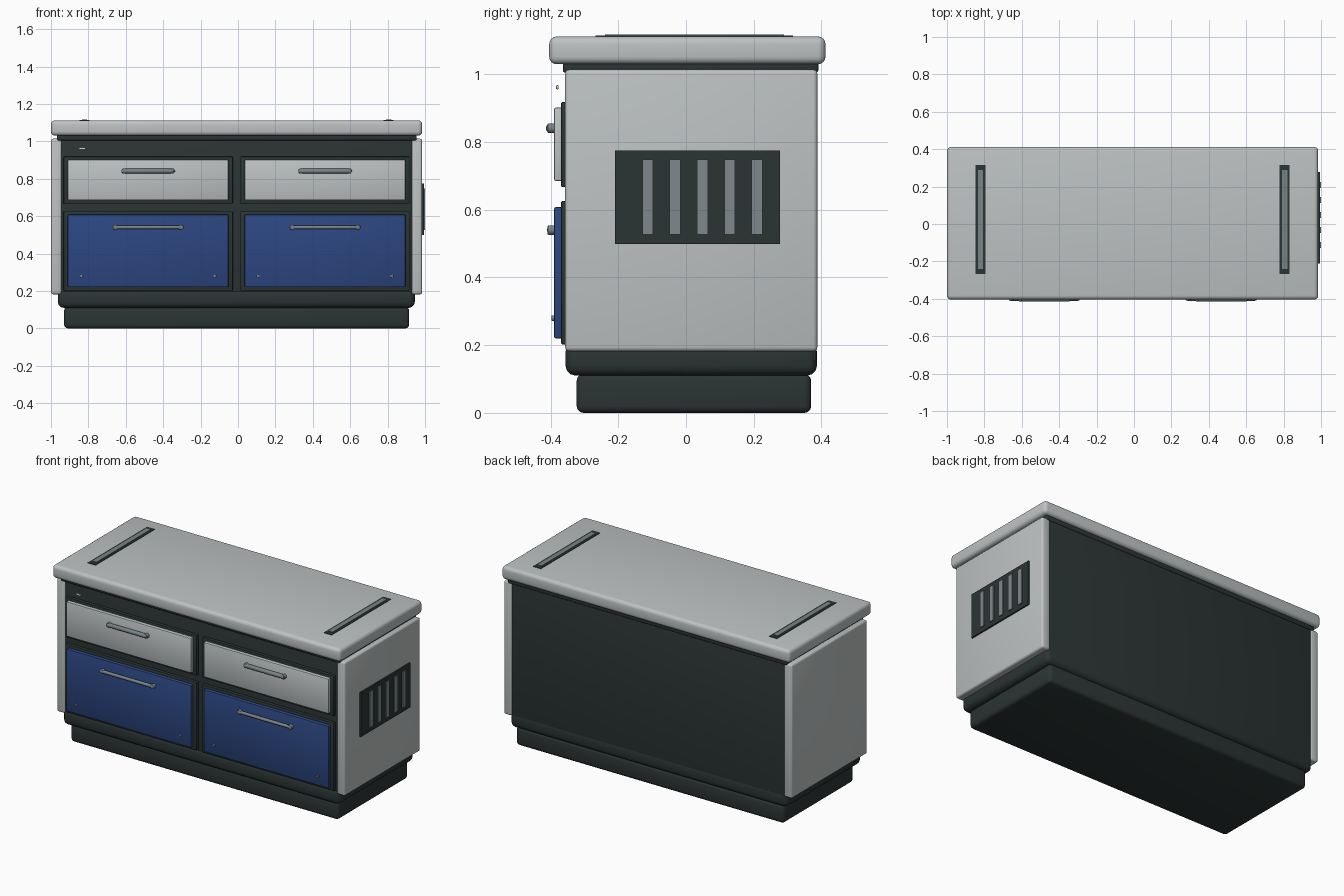
import bpy, math
from mathutils import Vector

if "Cube" in bpy.data.objects:
    bpy.data.objects.remove(bpy.data.objects["Cube"])

CX = -0.0075  # cabinet symmetry plane (side vent offsets it from the origin)

def mat(name, r, g, b):
    m = bpy.data.materials.new(name)
    m.diffuse_color = (r, g, b, 1)
    m.use_nodes = True
    m.node_tree.nodes["Principled BSDF"].inputs["Base Color"].default_value = m.diffuse_color
    return m

LIGHT = mat("light_grey", 0.51, 0.54, 0.54)
DARK = mat("dark_charcoal", 0.024, 0.035, 0.034)
BLUE = mat("blue", 0.025, 0.062, 0.22)
STEEL = mat("steel", 0.19, 0.23, 0.24)
SLAT = mat("slat_grey", 0.21, 0.25, 0.27)
LAMP = mat("lamp_white", 0.65, 0.7, 0.7)

def finish(ob, name, m):
    ob.name = name
    ob.data.materials.append(m)
    bpy.ops.object.shade_smooth_by_angle(angle=math.radians(35))
    return ob

def box(name, x0, x1, y0, y1, z0, z1, m, bevel=0.0, seg=3):
    bpy.ops.mesh.primitive_cube_add(size=1)
    ob = bpy.context.object
    size = Vector((x1 - x0, y1 - y0, z1 - z0))
    mid = Vector((x0 + x1, y0 + y1, z0 + z1)) / 2
    for v in ob.data.vertices:
        v.co = Vector(a * b for a, b in zip(v.co, size)) + mid
    if bevel:
        mod = ob.modifiers.new("bevel", 'BEVEL')
        mod.width = bevel
        mod.segments = seg
        bpy.ops.object.modifier_apply(modifier="bevel")
    return finish(ob, name, m)

def rod(name, p, q, r, m, bevel=0.0):
    p, q = Vector(p), Vector(q)
    bpy.ops.mesh.primitive_cylinder_add(vertices=20, radius=r, depth=(q - p).length, location=(p + q) / 2)
    ob = bpy.context.object
    ob.rotation_euler = (q - p).to_track_quat('Z', 'Y').to_euler()
    if bevel:
        mod = ob.modifiers.new("bevel", 'BEVEL')
        mod.width = bevel
        mod.segments = 2
        bpy.ops.object.modifier_apply(modifier="bevel")
    return finish(ob, name, m)

# Carcass, plinth and worktop
box("plinth", -0.93, 0.915, -0.323, 0.37, 0, 0.115, DARK, 0.02)
box("base_skirt", -0.963, 0.945, -0.356, 0.387, 0.11, 0.21, DARK, 0.03)
box("carcass", -0.95, 0.935, -0.35, 0.385, 0.15, 1.02, DARK, 0.008)
box("top_trim", -0.968, 0.955, -0.364, 0.391, 1.005, 1.04, DARK, 0.008)
box("worktop", -1.0, 0.985, -0.404, 0.412, 1.03, 1.112, LIGHT, 0.022, 4)

# Side panels
box("left_panel", -1.0, -0.943, -0.357, 0.388, 0.182, 1.014, LIGHT, 0.012)
box("right_panel", 0.928, 0.985, -0.357, 0.388, 0.182, 1.014, LIGHT, 0.012)

# Drawer columns, mirrored about the centre
for side, tag in ((-1, "left"), (1, "right")):
    def span(a, b):
        return sorted((CX + side * a, CX + side * b))
    fx = span(0.02, 0.925)
    dx = span(0.043, 0.903)
    box(tag + "_upper_frame", *fx, -0.369, -0.34, 0.667, 0.918, DARK, 0.004, 2)
    box(tag + "_lower_frame", *fx, -0.369, -0.34, 0.202, 0.626, DARK, 0.004, 2)
    box(tag + "_drawer_front", *dx, -0.39, -0.36, 0.685, 0.902, LIGHT, 0.006, 2)
    box(tag + "_door_front", *dx, -0.39, -0.36, 0.22, 0.608, BLUE, 0.006, 2)

    # Bar handles on two standoffs
    for part, half, z, r in (("drawer", 0.137, 0.841, 0.013), ("door", 0.183, 0.54, 0.010)):
        c = CX + side * 0.473
        rod(f"{tag}_{part}_handle", (c - half, -0.401, z), (c + half, -0.401, z), r, STEEL, 0.004)
        for s in (-1, 1):
            x = c + s * (half - 0.008)
            rod(f"{tag}_{part}_handle_mount", (x, -0.38, z), (x, -0.409, z), 0.014, STEEL, 0.003)

    # Door screws
    for off in (0.115, 0.83):
        x = CX + side * off
        rod(tag + "_door_screw", (x, -0.385, 0.28), (x, -0.398, 0.28), 0.008, STEEL, 0.002)

    # Inlaid worktop rails
    box(tag + "_rail_bed", *span(0.786, 0.84), -0.268, 0.316, 1.108, 1.115, DARK)
    box(tag + "_rail", *span(0.799, 0.827), -0.24, 0.29, 1.11, 1.118, STEEL)

# Indicator lamp on the fascia
box("indicator_lamp", -0.85, -0.815, -0.384, -0.376, 0.956, 0.968, LAMP, 0.003, 2)

# Side vent with five slats
box("vent_plate", 0.98, 0.994, -0.21, 0.277, 0.499, 0.775, DARK)
for i in range(5):
    y = -0.113 + i * 0.0807
    box("vent_slat", 0.985, 1.0, y - 0.016, y + 0.016, 0.527, 0.749, SLAT)
